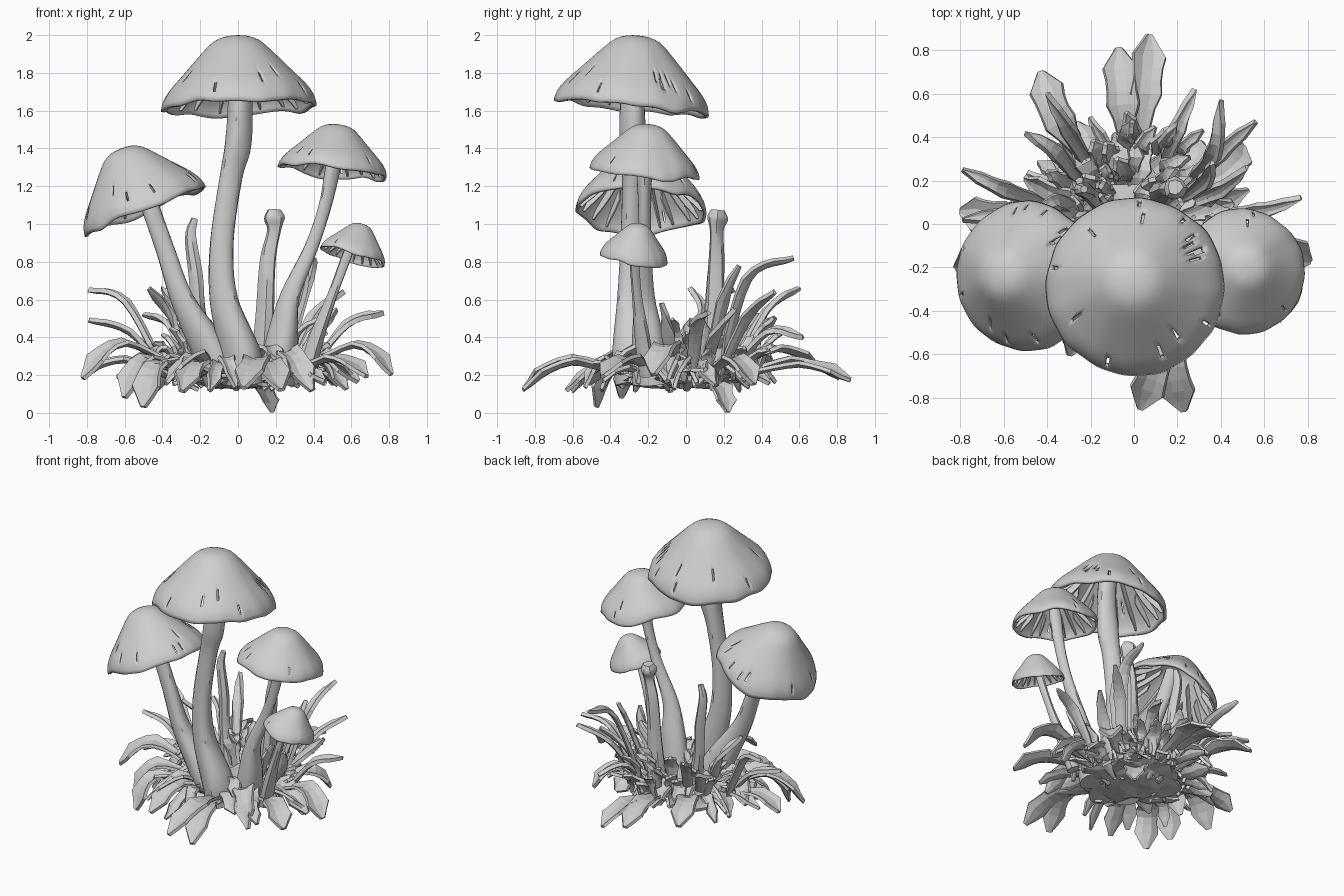
import bpy, bmesh, math, random
from mathutils import Vector, noise

if "Cube" in bpy.data.objects:
    bpy.data.objects.remove(bpy.data.objects["Cube"], do_unlink=True)
rng = random.Random(7)

# One plain grey for everything
grey = bpy.data.materials.new("plain grey")
grey.use_nodes = True
COLOUR = (0.62, 0.62, 0.62, 1)
grey.diffuse_color = COLOUR
grey.node_tree.nodes["Principled BSDF"].inputs["Base Color"].default_value = COLOUR


def finish(name, bm, thickness=0, smooth=True, offset=-1):
    """Turn a bmesh into a named object with optional thickness."""
    bmesh.ops.recalc_face_normals(bm, faces=bm.faces)
    mesh = bpy.data.meshes.new(name)
    bm.to_mesh(mesh)
    bm.free()
    mesh.materials.append(grey)
    obj = bpy.data.objects.new(name, mesh)
    bpy.context.collection.objects.link(obj)
    if thickness:
        solid = obj.modifiers.new("thickness", 'SOLIDIFY')
        solid.thickness = thickness
        solid.offset = offset
    if smooth:
        bpy.ops.object.select_all(action='DESELECT')
        obj.select_set(True)
        bpy.context.view_layer.objects.active = obj
        bpy.ops.object.shade_smooth_by_angle(angle=math.radians(40))


def spline(points, steps):
    """Catmull-Rom samples through points of any dimension."""
    pts = [Vector(p) for p in points]
    pts = [pts[0] * 2 - pts[1]] + pts + [pts[-1] * 2 - pts[-2]]
    out = []
    for a, b, c, d in zip(pts, pts[1:], pts[2:], pts[3:]):
        for i in range(steps):
            t = i / steps
            out.append((b * 2 + (c - a) * t + (a * 2 - b * 5 + c * 4 - d) * t ** 2
                        + (b * 3 - a - c * 3 + d) * t ** 3) / 2)
    return out + [pts[-2]]


def skin(bm, rings, closed):
    """Join successive rows of vertices with quads."""
    for low, high in zip(rings, rings[1:]):
        n = len(low)
        for i in range(n if closed else n - 1):
            j = (i + 1) % n
            bm.faces.new((low[i], low[j], high[j], high[i]))


def stem(name, points, sides=14):
    """Tapering tube; each point is x, y, z, radius."""
    bm = bmesh.new()
    path = spline(points, 5)
    rings = []
    for i, p in enumerate(path):
        tangent = (path[min(i + 1, len(path) - 1)] - path[max(i - 1, 0)]).to_3d().normalized()
        u = tangent.cross(Vector((0, 1, 0))).normalized()
        v = u.cross(tangent)
        ring = []
        for k in range(sides):
            a = math.tau * k / sides
            r = p[3] * (1 + 0.08 * math.sin(3 * a + i * 0.2))
            ring.append(bm.verts.new(p.to_3d() + u * r * math.cos(a) + v * r * math.sin(a)))
        rings.append(ring)
    skin(bm, rings, True)
    bm.faces.new(rings[0])
    bm.faces.new(rings[-1])
    finish(name, bm)


DOME = [(0, 1), (.15, .985), (.3, .92), (.45, .77), (.6, .6), (.75, .43), (.88, .28), (.97, .13), (1, 0)]


def cap(name, centre, axis, radius, height, slits):
    """Wrinkled, slit dome shell with shallow radial gills beneath."""
    turn = Vector((0, 0, 1)).rotation_difference(Vector(axis))
    centre = Vector(centre)
    profile = spline(DOME, 2)
    seed = rng.uniform(0, 9)

    def place(angle, r, z):
        wave = noise.noise((2 * math.cos(angle) + seed, 2 * math.sin(angle), seed))
        ripple = 0.004 * math.sin(angle * 16 + seed) * r ** 3
        r, z = r * (1 + 0.03 * wave * r + ripple), z - 0.09 * wave * r * r
        return centre + turn @ Vector((r * radius * math.cos(angle), r * radius * math.sin(angle), z * height))

    # Outer shell, with narrow faces removed where it has split
    bm = bmesh.new()
    n = 160
    rings = [[bm.verts.new(place(math.tau * k / n, p.x, p.y)) for k in range(n)] for p in profile[1:]]
    skin(bm, rings, True)
    tip = bm.verts.new(place(0, 0, 1))
    for k in range(n):
        bm.faces.new((tip, rings[0][k], rings[0][(k + 1) % n]))
    bm.faces.ensure_lookup_table()
    doomed = set()
    for _ in range(slits):
        k, row = rng.randrange(n), rng.choice((8, 9, 10, 11))
        doomed |= {bm.faces[j * n + k] for j in range(row, row + 2)}
    bmesh.ops.delete(bm, geom=list(doomed), context='FACES')
    finish(name, bm, thickness=radius * 0.05)

    # Gills hang from the inside of the shell
    bm = bmesh.new()
    for k in range(20):
        a = math.tau * k / 20 + rng.uniform(-.06, .06)
        rows = []
        for p in profile[5 if k % 2 else 8:-2]:
            depth = 0.16 * math.sin(math.pi * min(1, 1.08 - p.x)) + 0.02
            rows.append([bm.verts.new(place(a, p.x * .96, p.y - .06)),
                         bm.verts.new(place(a, p.x * .96, max(p.y - .06 - depth, 0.05)))])
        skin(bm, rows, False)
    finish(name.replace("cap", "gills"), bm, thickness=0.008, smooth=False, offset=0)


def leaf(name, start, middle, end, width, lobes=0.0, twist=0.0, peak=1.2, thickness=0.014):
    """Folded blade on a curved path; lobes notch the edge, peak moves the widest point."""
    bm = bmesh.new()
    path = spline([start, middle, end], 5)
    rows = []
    last = len(path) - 1
    for i, p in enumerate(path):
        t = i / last
        tangent = (path[min(i + 1, last)] - path[max(i - 1, 0)]).normalized()
        side = tangent.cross(Vector((0, 0, 1)))
        side = side.normalized() if side.length > .05 else Vector((1, 0, 0))
        up = side.cross(tangent)
        angle = twist * (t - .3)
        side, up = side * math.cos(angle) + up * math.sin(angle), up * math.cos(angle) - side * math.sin(angle)
        w = width * (0.22 + 0.78 * math.sin(math.pi * min(1, t ** peak)) ** .8)
        w *= 1 + lobes * (1 if i % 3 == 2 else -.5)
        rows.append([bm.verts.new(p + side * w * s + up * w * .45 * abs(s)) for s in (-1, -.4, .35, 1)])
    skin(bm, rows, False)
    finish(name, bm, thickness=thickness, smooth=False, offset=0)


# Four mushrooms
cap("tall_cap", (.005, -.29, 1.615), (-.04, .1, 1), .412, .385, 16)
stem("tall_stem", [(.04, -.26, .16, .11), (.02, -.28, .32, .105), (-.07, -.29, .6, .075), (-.085, -.29, .9, .062),
                   (-.04, -.28, 1.25, .06), (-.005, -.28, 1.42, .07), (.01, -.28, 1.65, .065), (0, -.27, 1.9, .06)])
cap("left_cap", (-.49, -.24, 1.07), (-.37, .02, .93), .345, .355, 14)
stem("left_stem", [(-.07, -.2, .18, .11), (-.15, -.22, .35, .095), (-.29, -.24, .6, .062), (-.38, -.24, .85, .05),
                   (-.47, -.24, 1.1, .048), (-.53, -.24, 1.3, .045)])
cap("right_cap", (.5, -.22, 1.275), (.12, .1, 1), .29, .255, 5)
stem("right_stem", [(.2, -.18, .16, .1), (.24, -.2, .4, .082), (.28, -.22, .62, .052), (.39, -.22, .88, .036),
                    (.46, -.22, 1.1, .034), (.5, -.22, 1.3, .04), (.53, -.21, 1.45, .03)])
cap("small_cap", (.605, -.275, .825), (.31, .17, 1), .178, .185, 1)
stem("small_stem", [(.36, -.2, .2, .045), (.42, -.23, .4, .04), (.5, -.26, .62, .026), (.58, -.275, .84, .026),
                    (.62, -.27, .95, .02)], 10)

# Young closed stalks behind
stem("knobbed_stalk", [(.13, .14, .2, .07), (.145, .15, .5, .05), (.16, .16, .8, .042), (.19, .16, .96, .036),
                       (.19, .165, 1.03, .055), (.19, .17, 1.075, .035)], 8)
stem("bent_stalk", [(-.14, .1, .2, .06), (-.2, .13, .5, .038), (-.22, .15, .72, .038), (-.25, .16, .93, .03),
                    (-.23, .16, 1.03, .018)], 7)

# Upright narrow blades: bend and tip
BLADES = [((.37, .33, .7), (.4, .57, .82)), ((-.3, .43, .53), (-.4, .6, .66)), ((.4, .33, .5), (.56, .47, .64)),
          ((-.6, .16, .58), (-.79, .25, .65)), ((.2, .44, .42), (.28, .62, .4)), ((.58, .06, .46), (.77, .12, .53)),
          ((-.58, .04, .42), (-.79, .02, .49)), ((-.36, .1, .5), (-.47, .02, .66)), ((.33, .2, .58), (.36, .28, .78)),
          ((-.36, .33, .45), (-.5, .42, .52)), ((.4, .16, .4), (.52, .26, .55)), ((.42, -.1, .42), (.47, -.13, .58))]
for i, (bend, tip) in enumerate(BLADES):
    root = Vector((bend[0] * .65, bend[1] * .55, .2))
    leaf(f"blade_{i + 1}", root, bend, tip, .034, .1, rng.uniform(-1.2, 1.2), .9, .026)

# Broad spoon-shaped drooping leaves: arch and tip
BROAD = [((.1, -.6, .27), (.03, -.85, .13)), ((.16, -.6, .25), (.23, -.86, .12)), ((-.05, .55, .26), (-.07, .81, .18)),
         ((.05, .6, .24), (.07, .87, .17)), ((-.34, .47, .32), (-.43, .7, .24)), ((-.6, -.12, .35), (-.82, -.2, .18)),
         ((-.48, -.25, .27), (-.6, -.34, .08)), ((-.42, -.36, .24), (-.5, -.47, .03)), ((.62, -.1, .34), (.81, -.17, .2)),
         ((.5, -.3, .27), (.68, -.44, .19)), ((.4, .25, .27), (.5, .36, .15)), ((-.6, .03, .26), (-.8, .06, .2))]
for i, (arch, tip) in enumerate(BROAD):
    root = Vector((arch[0] * .4, arch[1] * .4, .18))
    leaf(f"broad_leaf_{i + 1}", root, arch, tip, .075, .15, rng.uniform(-.5, .5), 1.8, .02)

# Tangle of short leaves filling the clump
for i in range(60):
    a = i * 2.4
    reach = rng.uniform(.28, .62)
    d = Vector((math.cos(a) * 1.08, math.sin(a) * .92, 0))
    hub = Vector((0, -.04, 0))
    root = hub + d * reach * .35 + Vector((0, 0, rng.uniform(.12, .22)))
    arch = hub + d * reach * .72 + Vector((0, 0, rng.uniform(.2, .34)))
    tip = hub + d * reach + Vector((rng.uniform(-.08, .08), rng.uniform(-.08, .08), rng.uniform(.11, .28)))
    leaf(f"clump_leaf_{i + 1}", root, arch, tip, rng.uniform(.035, .07), .2, rng.uniform(-1.6, 1.6), 1.4, .02)

# Curled shoots standing up at the back and sides
for i in range(34):
    a = math.radians(rng.uniform(-15, 195))
    foot = Vector((math.cos(a) * rng.uniform(.12, .38), .04 + math.sin(a) * rng.uniform(.1, .36), .17))
    lean = Vector((math.cos(a), math.sin(a), 0)) * rng.uniform(.05, .16)
    rise = rng.uniform(.1, .34)
    bend = foot + lean * .4 + Vector((rng.uniform(-.04, .04), 0, rise * .7))
    leaf(f"shoot_{i + 1}", foot, bend, foot + lean + Vector((0, 0, rise)), rng.uniform(.025, .045), .2,
         rng.uniform(-1.6, 1.6), 1.1, .022)

# Lowest hanging leaf and the root mass under the clump
leaf("hanging_leaf", (.05, .1, .2), (.12, .17, .12), (.18, .22, .003), .07, .2)
bm = bmesh.new()
bmesh.ops.create_icosphere(bm, subdivisions=3, radius=1)
for v in bm.verts:
    bump = 1 + .45 * noise.noise(v.co * 2.5)
    v.co = Vector((v.co.x * .3 * bump, v.co.y * .3 * bump - .04, .19 + v.co.z * .06 * bump))
finish("root_clump", bm, smooth=False)
